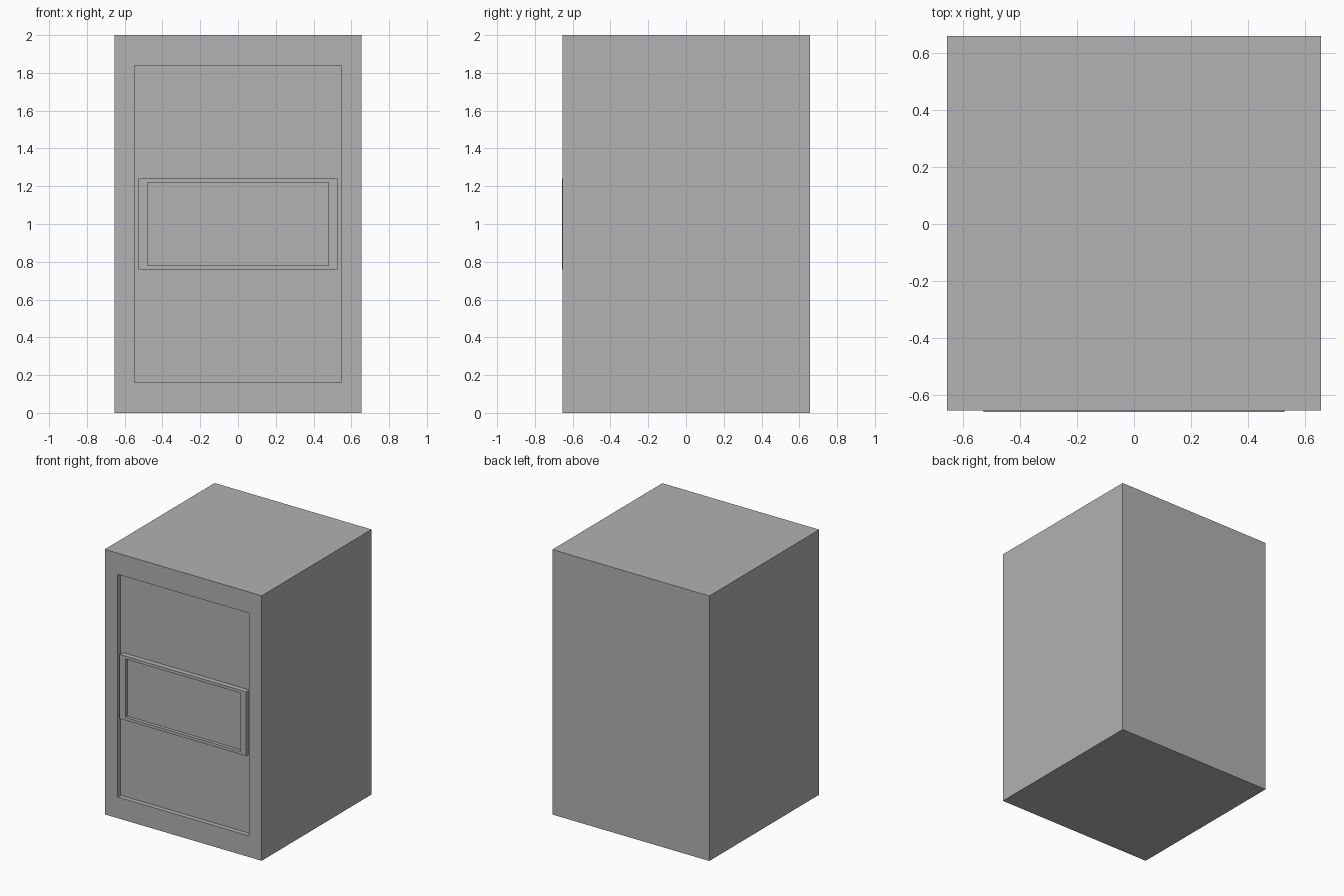
import bpy
import bmesh
from mathutils import Vector

cube = bpy.data.objects.get("Cube")
if cube:
    bpy.data.objects.remove(cube, do_unlink=True)

grey = bpy.data.materials.new("plain grey")
grey.use_nodes = True
colour = (0.445, 0.445, 0.445, 1)
grey.diffuse_color = colour
grey.node_tree.nodes["Principled BSDF"].inputs["Base Color"].default_value = colour


def recessed_box(name, width, height, front, back, inner_width, inner_height, recess):
    """Box centred at mid height with a rectangular recess in its front face."""
    bm = bmesh.new()
    bmesh.ops.create_cube(bm, size=1)
    for v in bm.verts:
        v.co = Vector((v.co.x * width, front if v.co.y < 0 else back, v.co.z * height + 1))
    bm.normal_update()
    face = min(bm.faces, key=lambda f: f.normal.y)

    # Rim around the opening, then the recess walls
    for depth in (0, recess):
        face = bmesh.ops.extrude_discrete_faces(bm, faces=[face])["faces"][0]
        for v in face.verts:
            v.co.x = inner_width / 2 if v.co.x > 0 else -inner_width / 2
            v.co.z = 1 + (inner_height / 2 if v.co.z > 1 else -inner_height / 2)
            v.co.y = front + depth
    bmesh.ops.recalc_face_normals(bm, faces=bm.faces)

    mesh = bpy.data.meshes.new(name)
    bm.to_mesh(mesh)
    bm.free()
    mesh.materials.append(grey)
    obj = bpy.data.objects.new(name, mesh)
    bpy.context.collection.objects.link(obj)
    return obj


# Cabinet body with a shallow front recess
recessed_box("cabinet_body", 1.31, 2, -0.653, 0.657, 1.095, 1.68, 0.035)
# Framed panel standing in the recess
recessed_box("front_panel", 1.055, 0.484, -0.657, -0.618, 0.96, 0.44, 0.025)
